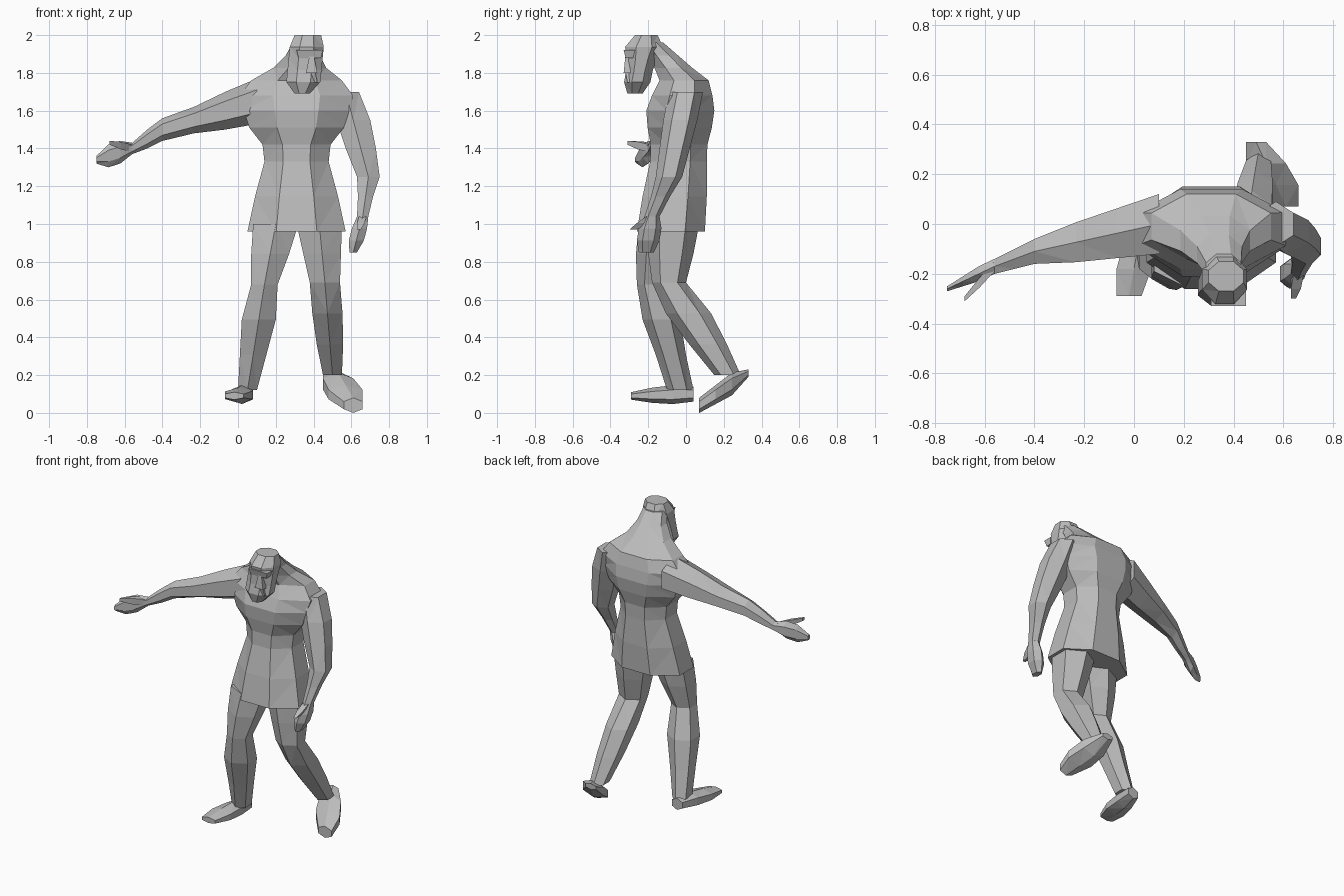
import bpy
import bmesh
from math import cos, sin, pi
from mathutils import Vector

default_cube = bpy.data.objects.get("Cube")
if default_cube:
    bpy.data.objects.remove(default_cube, do_unlink=True)


def flat_material(name, brightness):
    material = bpy.data.materials.new(name)
    material.use_nodes = True
    colour = (brightness, brightness, brightness, 1)
    material.diffuse_color = colour
    shader = material.node_tree.nodes["Principled BSDF"]
    shader.inputs["Base Color"].default_value = colour
    return material


stone_grey = flat_material("stone grey", .5)


def unit_ring(sides):
    """Polygon with flat sides, scaled to fill a square of half width one."""
    angles = [2 * pi * (i + .5) / sides for i in range(sides)]
    widest = max(cos(angle) for angle in angles)
    tallest = max(sin(angle) for angle in angles)
    return [(cos(angle) / widest, sin(angle) / tallest) for angle in angles]


def bone(name, axis, start, end, half_sizes, sides=6):
    """Skin evenly spaced rings, square to an axis, from start to end."""
    bm = bmesh.new()
    across, along = [Vector([letter == other for letter in "XYZ"])
                     for other in "XYZ".replace(axis, "")]
    rings = []
    for step, (half_width, half_depth) in enumerate(half_sizes):
        centre = Vector(start).lerp(Vector(end), step / (len(half_sizes) - 1))
        rings.append([
            bm.verts.new(centre + across * half_width * u + along * half_depth * v)
            for u, v in unit_ring(sides)
        ])
    for lower, upper in zip(rings, rings[1:]):
        for i in range(sides):
            j = (i + 1) % sides
            bm.faces.new((lower[i], lower[j], upper[j], upper[i]))
    quads = list(bm.faces)
    bmesh.ops.triangulate(bm, faces=quads, quad_method="SHORT_EDGE")
    bm.faces.new(rings[0])
    bm.faces.new(rings[-1])
    bmesh.ops.recalc_face_normals(bm, faces=bm.faces)
    mesh = bpy.data.meshes.new(name)
    bm.to_mesh(mesh)
    bm.free()
    mesh.materials.append(stone_grey)
    part = bpy.data.objects.new(name, mesh)
    bpy.context.collection.objects.link(part)


# Joints along the spine
hem = (.31, -.08, .96)
waist = (.31, -.04, 1.33)
chest = (.31, -.03, 1.6)
nape = (.31, -.01, 1.76)
skull = (.36, -.18, 1.96)

# Flared skirt, waist, hunched shoulders and forward neck
skirt_top = (.17, .15)
chest_size = (.28, .18)
nape_size = (.24, .13)
bone("skirt", "Z", hem, waist, [(.26, .18), (.22, .17), skirt_top], sides=8)
bone("waist", "Z", waist, chest, [skirt_top, (.18, .15), (.25, .17), chest_size], sides=8)
bone("shoulders", "Z", chest, nape, [chest_size, (.3, .16), nape_size], sides=8)
bone("neck", "Z", nape, skull, [nape_size, (.14, .1), (.09, .08), (.07, .06)], sides=8)

# Head with a jutting beard
beard_tip = (.34, -.27, 1.69)
crown = (.37, -.21, 2)
bone("head", "Z", beard_tip, crown,
     [(.04, .04), (.09, .07), (.09, .07), (.09, .08), (.09, .1), (.07, .06)], sides=8)
bone("nose", "Z", (.39, -.3, 1.8), (.39, -.29, 1.9), [(.03, .03), (.01, .03)], sides=4)
bone("brow", "Z", (.38, -.3, 1.88), (.38, -.3, 1.92), [(.06, .02), (.07, .03)], sides=4)
bone("moustache", "Z", (.37, -.29, 1.75), (.38, -.29, 1.8), [(.05, .02), (.03, .03)], sides=4)

# Outstretched right arm
shoulder = (.1, 0, 1.65)
elbow = (-.4, -.11, 1.5)
wrist = (-.56, -.17, 1.4)
elbow_size = (.05, .06)
wrist_size = (.03, .03)
bone("right_upper_arm", "X", shoulder, elbow, [(.12, .12), (.1, .1), (.08, .07), elbow_size])
bone("right_forearm", "X", elbow, wrist, [elbow_size, (.04, .05), wrist_size])
bone("right_hand", "X", wrist, (-.75, -.26, 1.34),
     [wrist_size, (.03, .06), (.02, .06), (.01, .02)])
bone("right_thumb", "X", wrist, (-.68, -.3, 1.43), [(.02, .02), (.02, .02), (.01, .01)], sides=4)

# Hanging left arm
shoulder = (.57, 0, 1.7)
elbow = (.69, -.09, 1.25)
wrist = (.66, -.18, 1.04)
elbow_size = (.06, .07)
wrist_size = (.03, .04)
bone("left_upper_arm", "Z", shoulder, elbow, [(.07, .09), (.09, .09), (.08, .08), elbow_size])
bone("left_forearm", "Z", elbow, wrist, [elbow_size, (.04, .05), wrist_size])
bone("left_hand", "Z", wrist, (.61, -.21, .85),
     [wrist_size, (.04, .06), (.04, .06), (.02, .04)])
bone("left_thumb", "Z", wrist, (.64, -.28, .97), [(.02, .03), (.02, .03), (.01, .02)], sides=4)

# Planted right leg
hip = (.2, -.13, 1)
knee = (.14, -.18, .68)
ankle = (.05, -.03, .12)
knee_size = (.07, .08)
bone("right_thigh", "Z", hip, knee, [(.12, .12), (.1, .11), knee_size])
bone("right_shin", "Z", knee, ankle, [knee_size, (.09, .1), (.07, .08), (.05, .07)])
bone("right_foot", "Y", (.04, .04, .1), (-.02, -.29, .09),
     [(.04, .04), (.06, .05), (.07, .04), (.05, .02)])

# Trailing left leg, with the heel raised
hip = (.43, -.07, 1)
knee = (.46, -.09, .69)
ankle = (.5, .22, .2)
knee_size = (.08, .09)
bone("left_thigh", "Z", hip, knee, [(.12, .14), (.1, .12), knee_size])
bone("left_shin", "Z", knee, ankle, [knee_size, (.08, .12), (.07, .1), (.05, .07)])
bone("left_foot", "Y", (.49, .33, .21), (.61, .07, .04),
     [(.04, .02), (.08, .06), (.09, .05), (.05, .04)])
